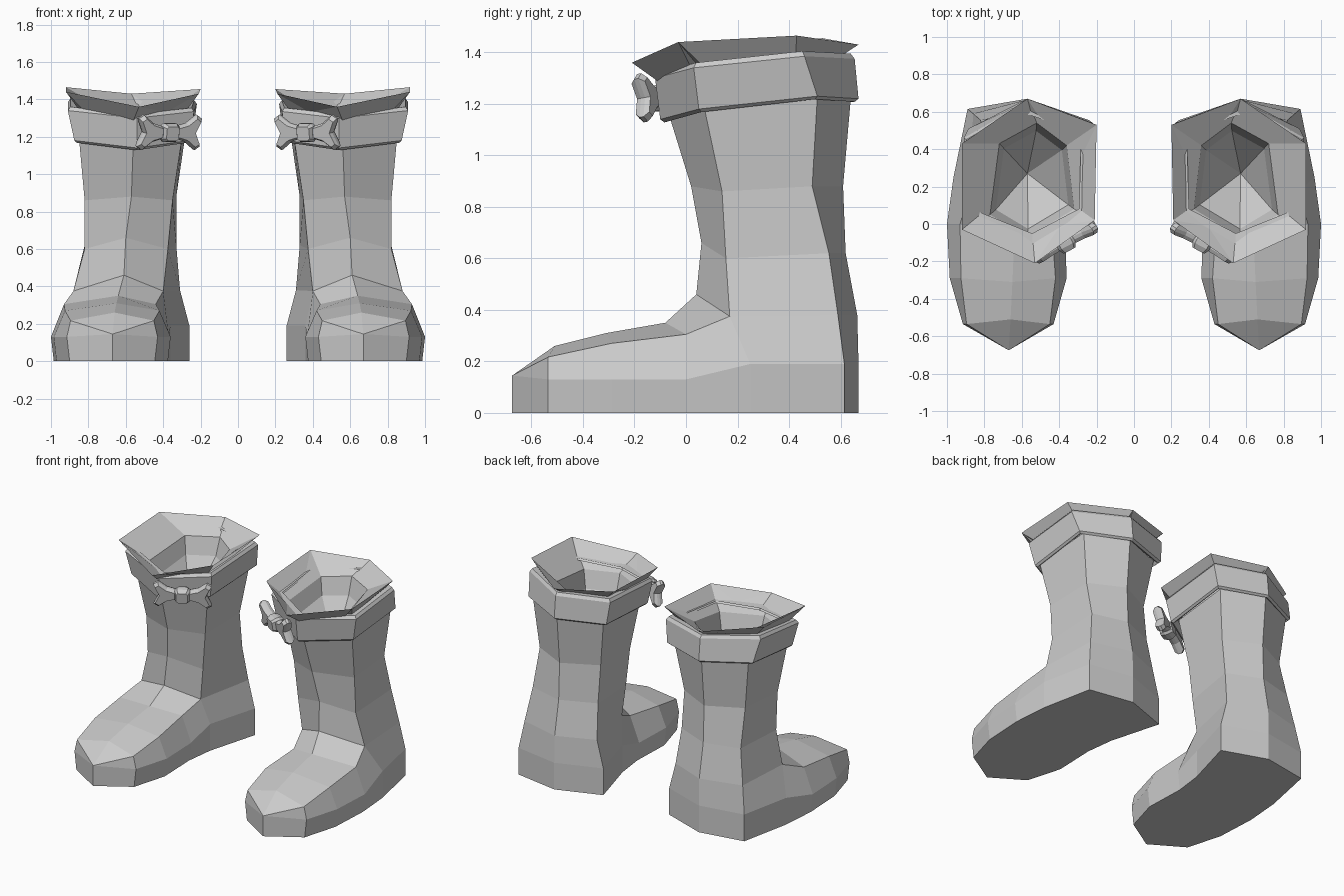
import bpy, bmesh
from mathutils import Vector

if "Cube" in bpy.data.objects:
    bpy.data.objects.remove(bpy.data.objects["Cube"])


def finish(name, bm):
    """Weld, orient and mirror a part to the other boot."""
    bmesh.ops.remove_doubles(bm, verts=bm.verts[:], dist=0.0005)
    bmesh.ops.recalc_face_normals(bm, faces=bm.faces[:])
    mesh = bpy.data.meshes.new(name)
    bm.to_mesh(mesh)
    bm.free()
    ob = bpy.data.objects.new(name, mesh)
    bpy.context.collection.objects.link(ob)
    mod = ob.modifiers.new("other_boot", 'MIRROR')
    mod.use_mirror_merge = False
    return ob


def loft(bm, rows, closed=True):
    """Skin between rows holding equal numbers of points."""
    vs = [[bm.verts.new(p) for p in row] for row in rows]
    n = len(rows[0])
    for a, b in zip(vs, vs[1:]):
        for i in range(n if closed else n - 1):
            j = (i + 1) % n
            bm.faces.new((a[i], a[j], b[j], b[i]))


def resized(ring, s, dz):
    c = sum((Vector(p) for p in ring), Vector()) / len(ring)
    return [(c.x + (p[0] - c.x) * s, c.y + (p[1] - c.y) * s, p[2] + dz) for p in ring]


# Rings run: front, outer front, outer back, back, inner back, inner front
ankle = [(.61, .04, .46), (.88, .17, .375), (.86, .59, .38),
         (.57, .665, .38), (.31, .56, .38), (.40, .15, .375)]
shaft = [
    ankle,
    [(.60, .06, .66), (.82, .155, .60), (.82, .555, .62),
     (.57, .62, .62), (.33, .52, .62), (.375, .14, .60)],
    [(.57, .02, .88), (.82, .14, .86), (.81, .49, .88),
     (.57, .61, .88), (.33, .49, .88), (.35, .13, .86)],
    [(.56, -.07, 1.17), (.85, .07, 1.19), (.85, .51, 1.23),
     (.57, .64, 1.22), (.28, .53, 1.22), (.30, .09, 1.19)],
]
bm = bmesh.new()
loft(bm, shaft)

# Heel: open band around the back, ankle down to the ground
heel_plan = [(.965, .25), (.89, .615), (.57, .67), (.26, .56), (.36, .20)]
heel = [[(x, y, z) for x, y in heel_plan] for z in (.19, 0)]
loft(bm, [ankle[1:]] + heel, closed=False)


# Foot: open arches from ankle to toe
def arch(y, inner, outer, top, inset, zup):
    tx, ty, tz = top
    return [(outer - .015, y, 0), (outer, y, .13), (outer - inset, y, zup), top,
            (inner + inset, y, zup), (inner, y, .13), (inner + .015, y, 0)]


tip = (.67, -.675, .145)
foot = [
    [heel[1][0], heel[0][0], ankle[1], ankle[0], ankle[5], heel[0][4], heel[1][4]],
    arch(0, .37, 1.0, (.64, -.08, .35), .07, .305),
    arch(-.29, .36, .985, (.65, -.31, .31), .06, .27),
    arch(-.535, .43, .915, (.66, -.51, .26), .02, .217),
    [(.67, -.675, 0)] + [tip] * 5 + [(.67, -.675, 0)],
]
loft(bm, foot, closed=False)
bmesh.ops.remove_doubles(bm, verts=bm.verts[:], dist=0.0005)

# Sole closes the ground outline
edges = [e for e in bm.edges if e.is_boundary and all(v.co.z < .001 for v in e.verts)]
bmesh.ops.holes_fill(bm, edges=edges, sides=0)
finish("boot", bm)

# Cuff band around the shaft top
low = [(.54, -.10, 1.14), (.875, .05, 1.18), (.885, .51, 1.23),
       (.57, .67, 1.22), (.24, .555, 1.22), (.26, .06, 1.18)]
high = [(.54, -.12, 1.30), (.91, .03, 1.34), (.91, .46, 1.385),
        (.57, .655, 1.375), (.22, .54, 1.375), (.235, .04, 1.335)]
bm = bmesh.new()
loft(bm, [resized(low, .88, .01), resized(low, .96, -.012), low, high,
          resized(high, .96, .02), resized(high, .82, .015)])
finish("cuff", bm)

# Flared collar with the opening inside
rim = [(.53, -.21, 1.36), (.92, -.03, 1.44), (.92, .43, 1.465),
       (.57, .67, 1.43), (.20, .53, 1.455), (.21, .02, 1.43)]
opening = [(.57, -.07, 1.26), (.77, .05, 1.28), (.72, .43, 1.35),
           (.52, .54, 1.35), (.36, .42, 1.35), (.32, .08, 1.28)]
bm = bmesh.new()
loft(bm, [resized(high, .82, .0), rim, opening, resized(opening, .86, -.12),
          [(.57, .27, .95)] * 6])
finish("collar", bm)

# Bow on the inner front of the cuff
origin = Vector((.375, -.085, 1.225))
along = Vector((.88, -.47, 0)).normalized()
up = Vector((-.08, -.14, 1)).normalized()
out = along.cross(up).normalized()


def slab(bm, outline, back, front, shrink):
    """Outline thickened outward with chamfered front and back edges."""
    cu = sum(p[0] for p in outline) / len(outline)
    cv = sum(p[1] for p in outline) / len(outline)
    rows = []
    for s, w in ((shrink, back), (1, back * .65 + front * .35),
                 (1, back * .35 + front * .65), (shrink, front)):
        rows.append([origin + along * (cu + (u - cu) * s) + up * (cv + (v - cv) * s)
                     + out * w for u, v in outline])
    loft(bm, rows)
    for row in (rows[0], rows[-1]):
        bm.faces.new([bm.verts.new(p) for p in row])


bm = bmesh.new()
for side in (-1, 1):
    wing = [(.03, .03), (.10, .05), (.16, .095), (.19, .075),
            (.155, 0), (.19, -.075), (.16, -.095), (.10, -.05), (.03, -.03)]
    slab(bm, [(u * side, v) for u, v in wing], -.02, .04, .8)
slab(bm, [(-.05, -.035), (-.035, -.05), (.035, -.05), (.05, -.035),
          (.05, .035), (.035, .05), (-.035, .05), (-.05, .035)], -.025, .06, .75)
finish("bow", bm)
